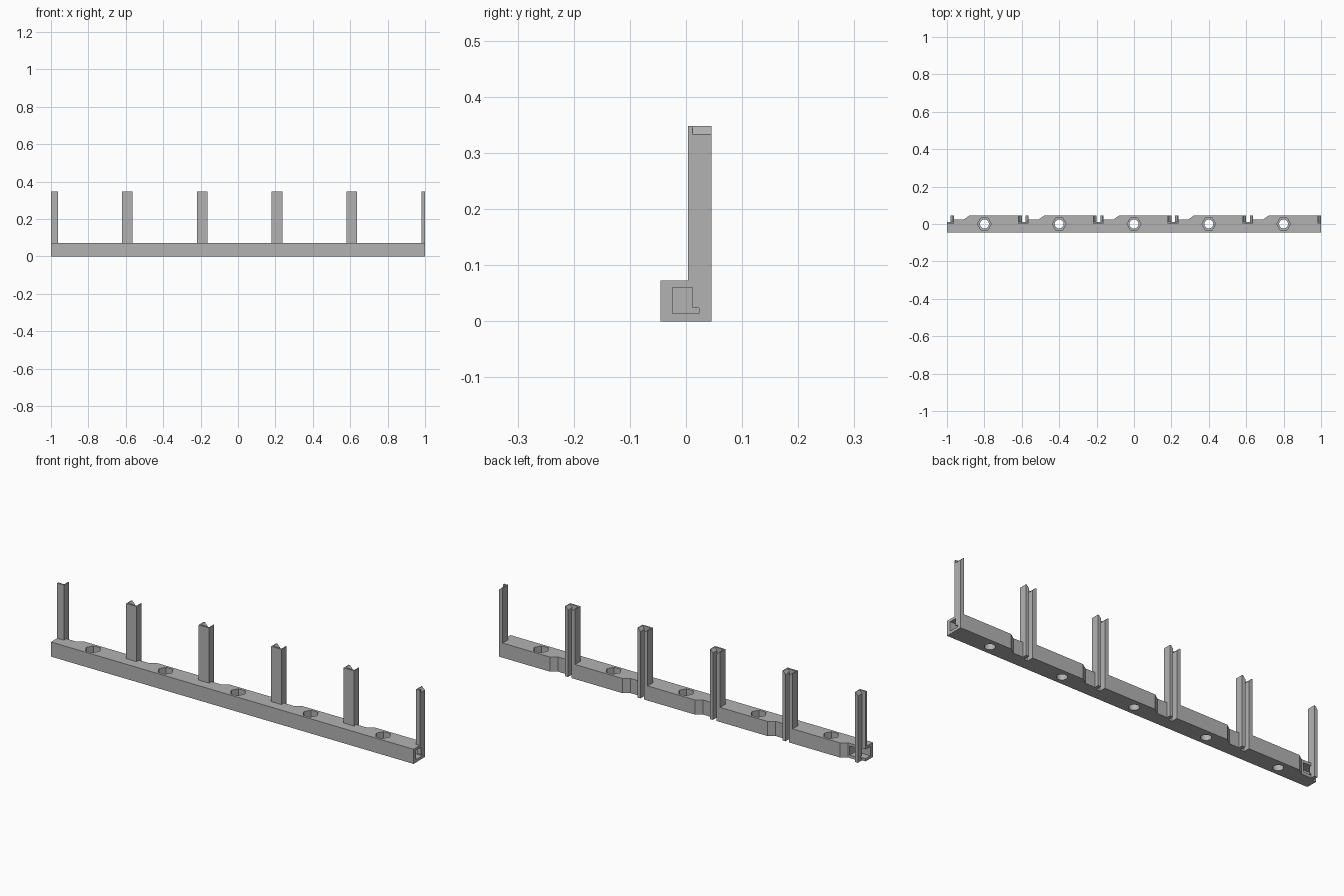
import bpy, bmesh, math
from mathutils import Matrix, Vector

if "Cube" in bpy.data.objects:
    bpy.data.objects.remove(bpy.data.objects["Cube"], do_unlink=True)

mat = bpy.data.materials.new("plain grey")
mat.use_nodes = True
GREY = (0.45, 0.45, 0.45, 1)
mat.diffuse_color = GREY
mat.node_tree.nodes["Principled BSDF"].inputs["Base Color"].default_value = GREY

BACK, GROOVE, RECESS = 0.045, 0.012, 0.024   # depths along y
BAR_TOP, POST_TOP, LEAD_IN = 0.073, 0.348, 0.333
WALL, GAP, RIGHT = 0.02, 0.02, 0.037         # offsets along x in a slot


def finish(name, bm):
    bmesh.ops.recalc_face_normals(bm, faces=bm.faces[:])
    mesh = bpy.data.meshes.new(name)
    bm.to_mesh(mesh)
    bm.free()
    mesh.materials.append(mat)
    obj = bpy.data.objects.new(name, mesh)
    bpy.context.collection.objects.link(obj)
    return obj


def prism(bm, points, direction):
    """Extrude a closed outline along a direction."""
    face = bm.faces.new([bm.verts.new(p) for p in points])
    new = bmesh.ops.extrude_face_region(bm, geom=[face])["geom"]
    moved = [v for v in new if isinstance(v, bmesh.types.BMVert)]
    bmesh.ops.translate(bm, verts=moved, vec=Vector(direction))


def box(bm, x0, x1, y0, y1, z0, z1):
    prism(bm, [(x0, y0, z0), (x1, y0, z0), (x1, y1, z0), (x0, y1, z0)], (0, 0, z1 - z0))


def cut(target, name, bm):
    cutter = finish(name, bm)
    cutter.hide_render = True
    mod = target.modifiers.new(name, "BOOLEAN")
    mod.operation, mod.solver, mod.object = "DIFFERENCE", "EXACT", cutter
    bpy.context.view_layer.objects.active = target
    bpy.ops.object.modifier_apply(modifier=name)
    bpy.data.objects.remove(cutter, do_unlink=True)


# Base bar: outline with card grooves and chamfered recesses along the back
slots = [-1 + 0.4 * i for i in range(5)]
outline = [(-1, -BACK), (1, -BACK), (1, BACK)]
for c in reversed(slots):
    outline += [(c + 0.12, BACK), (c + 0.09, RECESS), (c + RIGHT, RECESS),
                (c + RIGHT, BACK), (c + GAP, BACK), (c + GAP, GROOVE), (c, GROOVE)]
    if c > -0.99:
        outline.append((c, BACK))
bm = bmesh.new()
prism(bm, [(x, y, 0) for x, y in outline], (0, 0, BAR_TOP))
bar = finish("base_bar", bm)

# Hexagonal nut pockets, bolt holes and end sockets
pockets, holes, sockets = bmesh.new(), bmesh.new(), bmesh.new()
for i in range(-2, 3):
    for b, sides, r, z0, z1 in ((pockets, 6, 0.037, 0.035, 0.1), (holes, 24, 0.024, -0.02, 0.1)):
        ring = [(0.4 * i + r * math.cos(math.tau * k / sides),
                 r * math.sin(math.tau * k / sides), z0) for k in range(sides)]
        prism(b, ring, (0, 0, z1 - z0))
box(sockets, 0.93, 1.02, -0.024, 0.0235, 0.014, 0.06)
box(sockets, -1.02, -0.92, -0.024, 0.0245, 0.014, 0.06)
cut(bar, "pocket_cutter", pockets)
cut(bar, "hole_cutter", holes)
cut(bar, "socket_cutter", sockets)


# Upright card guides: front web plus side walls with sloped lead-ins
def guide(name, c, left=True, right=True):
    bm = bmesh.new()
    x0 = c - WALL if left else c
    x1 = c + RIGHT if right else c
    box(bm, x0, x1, 0.004, GROOVE, BAR_TOP, POST_TOP)
    walls = []
    if left:
        walls.append((c - WALL, c))
    if right:
        walls.append((c + RIGHT, c + GAP))
    for outer, inner in walls:
        crest = outer + (inner - outer) * 0.25
        prism(bm, [(outer, GROOVE, RECESS), (inner, GROOVE, RECESS), (inner, GROOVE, LEAD_IN),
                   (crest, GROOVE, POST_TOP), (outer, GROOVE, POST_TOP)],
              (0, BACK - GROOVE, 0))
    finish(name, bm)


guide("right_end_guide", -1, left=False)
for i, c in enumerate(slots[1:]):
    guide(f"card_guide_{i + 1}", c)
guide("left_end_guide", 1, right=False)
